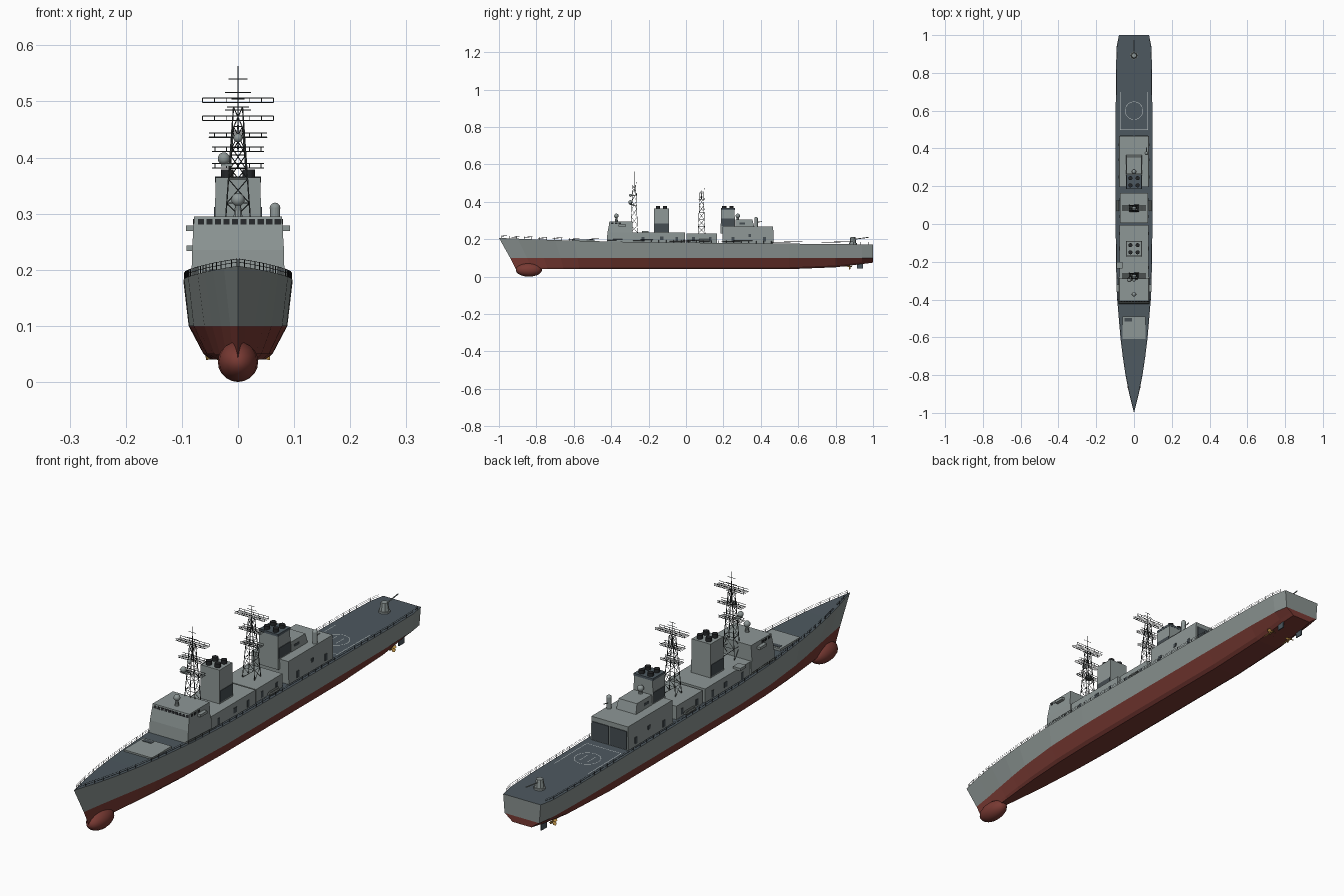
import bpy, bmesh, math
from mathutils import Vector, Matrix

if "Cube" in bpy.data.objects:
    bpy.data.objects.remove(bpy.data.objects["Cube"])

def mat(name, *c):
    m = bpy.data.materials.new(name)
    m.diffuse_color = (*c, 1)
    m.use_nodes = True
    m.node_tree.nodes["Principled BSDF"].inputs["Base Color"].default_value = m.diffuse_color
    return m

HULL = mat("hull_grey", .25, .285, .275)
HOUSE = mat("house_grey", .27, .31, .305)
DECK = mat("deck_slate", .075, .098, .115)
RED = mat("antifouling_red", .19, .042, .033)
DARK = mat("louver_dark", .06, .075, .085)
BLACK = mat("black", .018, .02, .022)
STEEL = mat("mast_steel", .05, .06, .06)
WHITE = mat("marking_white", .55, .6, .6)
BRASS = mat("propeller_brass", .5, .28, .06)

def finish(name, bm, *mats):
    bmesh.ops.recalc_face_normals(bm, faces=bm.faces)
    me = bpy.data.meshes.new(name)
    bm.to_mesh(me)
    bm.free()
    for m in mats:
        me.materials.append(m)
    ob = bpy.data.objects.new(name, me)
    bpy.context.collection.objects.link(ob)
    return ob

def box(bm, x0, x1, y0, y1, z0, z1, tx=0, tf=0, tb=0):
    """Box whose top is pulled in by tx (sides), tf (front), tb (back)."""
    v = [bm.verts.new(p) for p in (
        (x0, y0, z0), (x1, y0, z0), (x1, y1, z0), (x0, y1, z0),
        (x0 + tx, y0 + tf, z1), (x1 - tx, y0 + tf, z1), (x1 - tx, y1 - tb, z1), (x0 + tx, y1 - tb, z1))]
    for f in ((0, 1, 2, 3), (4, 5, 6, 7), (0, 1, 5, 4), (1, 2, 6, 5), (2, 3, 7, 6), (3, 0, 4, 7)):
        bm.faces.new([v[i] for i in f])

def rod(bm, p, q, r=.001, n=4, r2=None):
    p, q = Vector(p), Vector(q)
    d = q - p
    m = Matrix.Translation((p + q) / 2) @ d.to_track_quat('Z', 'Y').to_matrix().to_4x4()
    bmesh.ops.create_cone(bm, cap_ends=True, segments=n, radius1=r, radius2=r if r2 is None else r2,
                          depth=d.length, matrix=m)

def ball(bm, c, r, scale=(1, 1, 1), u=16, v=10):
    m = Matrix.Translation(c) @ Matrix.Diagonal((*scale, 1))
    for vert in bmesh.ops.create_uvsphere(bm, u_segments=u, v_segments=v, radius=r, matrix=m)['verts']:
        for f in vert.link_faces:
            f.smooth = True

def blocks(name, m, *boxes):
    bm = bmesh.new()
    for b in boxes:
        box(bm, *b)
    return finish(name, bm, m)

# Hull stations: y, half width at deck, half width at waterline, keel height
ST = [(-1, 0, 0, .04), (-.9, .025, .014, .04), (-.8, .045, .03, .04), (-.7, .06, .046, .04),
      (-.6, .072, .06, .04), (-.4, .089, .079, .04), (-.2, .096, .087, .04), (0, .097, .088, .04),
      (.55, .097, .088, .04), (.8, .096, .087, .05), (.94, .092, .083, .067), (1, .08, .074, .075)]

def lerp_table(y, col):
    for a, b in zip(ST, ST[1:]):
        if y <= b[0]:
            return a[col] + (b[col] - a[col]) * (y - a[0]) / (b[0] - a[0])
    return ST[-1][col]

def deck_z(y):
    return .182 - .01 * y if y > 0 else .182 + .007 * -y + .018 * y * y

# Hull lofted through mirrored sections, coloured by level
bm = bmesh.new()
rings = []
for y, hd, hw, zk in ST:
    k = max(0, (-.4 - y) / .6)
    half = [(hd, y, deck_z(y)), (hw, y + .06 * k, .1),
            (hw * .7, y + .085 * k, zk + .01), (hw * .55, y + .09 * k, zk)]
    rings.append([bm.verts.new(p) for p in half] + [bm.verts.new((-p[0], p[1], p[2])) for p in half[::-1]])
for a, b in zip(rings, rings[1:]):
    for i in range(8):
        j = (i + 1) % 8
        bm.faces.new((a[i], a[j], b[j], b[i])).material_index = 2 if i == 7 else 0 if i in (0, 6) else 1
r = rings[-1]
for i in range(3):
    bm.faces.new((r[i], r[i + 1], r[6 - i], r[7 - i])).material_index = min(i, 1)
bmesh.ops.remove_doubles(bm, verts=bm.verts, dist=1e-5)
finish("hull", bm, HULL, RED, DECK)

bm = bmesh.new()
ball(bm, (0, -.84, .036), .036, (1, 1.95, 1))
finish("sonar_bulb", bm, RED)

# Superstructure
blocks("bridge_house", HOUSE,
       (-.083, .083, -.425, -.28, .17, .235, .001, .005),
       (-.082, .082, -.42, -.285, .235, .295, .004, .012))
blocks("forward_deckhouse", HOUSE, (-.078, .078, -.285, -.005, .17, .235), (-.092, -.06, -.235, -.2, .233, .243))
blocks("middle_deckhouse", HOUSE, (-.074, .074, .004, .165, .17, .232))
blocks("hangar", HOUSE, (-.081, .081, .195, .465, .165, .268, .003))
blocks("hangar_top_house", HOUSE, (-.042, .042, .265, .365, .268, .305, .003, 0, .01))
blocks("bridge_wings", HOUSE, *[(min(s * .075, s * .093), max(s * .075, s * .093), -.36, -.32, .269, .279) for s in (-1, 1)])
blocks("hangar_doors", DARK, (-.073, -.003, .462, .468, .18, .25), (.003, .073, .462, .468, .18, .25))
blocks("foredeck_launcher", HOUSE, (-.06, .06, -.61, -.49, .18, .199))
blocks("launcher_hatch", DARK, (-.05, -.01, -.515, -.498, .195, .2005))

# Bridge windows: front row and side rows
win = [(-.066 + .0152 * i - .0055, -.066 + .0152 * i + .0055, -.4125, -.405, .281, .29, 0, .002) for i in range(9 + 1) if i < 10 and -.066 + .0152 * i < .072]
for s in (-1, 1):
    win += [(min(s * .076, s * .0798), max(s * .076, s * .0798), -.4 + .02 * i, -.387 + .02 * i, .281, .29) for i in range(3)]
blocks("bridge_windows", BLACK, *win)

# Doors, vents and lockers along the sides
doors = []
for s in (-1, 1):
    for x, y, z, w, h in ((.0795, -.23, .2, .014, .026), (.0795, -.13, .205, .02, .02), (.0795, -.05, .2, .014, .026),
                          (.0755, .04, .2, .014, .024), (.0755, .13, .2, .014, .024),
                          (.0822, .25, .2, .016, .026), (.0822, .34, .22, .014, .014), (.0822, .42, .2, .014, .026),
                          (.0413, .3, .285, .03, .01)):
        doors.append((min(s * x, s * (x - .006)), max(s * x, s * (x - .006)), y - w / 2, y + w / 2, z - h / 2, z + h / 2))
blocks("side_doors", DARK, *doors)

# Funnels with louvers and four uptakes each
for tag, y0, y1, zb, lz0, lz1 in (("forward", -.172, -.09, .23, .24, .284), ("aft", .185, .262, .23, .272, .312)):
    blocks(tag + "_funnel", HOUSE, (-.042, .042, y0, y1, zb, .364, .002, .002, .002))
    blocks(tag + "_funnel_louvers", DARK, (-.043, -.038, y0 + .004, y1 - .004, lz0, lz1), (.038, .043, y0 + .004, y1 - .004, lz0, lz1))
    if tag == "aft":
        blocks("aft_funnel_cap", DECK, (-.041, .041, y0 + .001, y1 - .001, .357, .366))
    bm = bmesh.new()
    for sx in (-1, 1):
        for sy in (-1, 1):
            c = (sx * .019, (y0 + y1) / 2 + sy * .019)
            rod(bm, (*c, .355), (*c, .379), .011, 12)
    finish(tag + "_uptakes", bm, BLACK)

# Lattice masts with yards and aerials
def mast(tag, y, z0, z1, top, yards, aerials):
    bm = bmesh.new()
    def corner(i, t):
        sx, sy = ((-1, -1), (1, -1), (1, 1), (-1, 1))[i % 4]
        return (sx * (.026 - .018 * t), y + sy * (.019 - .011 * t), z0 + (z1 - z0) * t)
    n = 6
    for i in range(4):
        rod(bm, corner(i, 0), corner(i, 1), .0014)
        for k in range(n):
            a, b = k / n, (k + 1) / n
            rod(bm, corner(i + k % 2, a), corner(i + 1 - k % 2, b), .0009)
            rod(bm, corner(i, b), corner(i + 1, b), .0009)
    rod(bm, (0, y, z1 - .04), (0, y, top), .0016, 6, .0008)
    for z, h in aerials:
        rod(bm, (-h, y, z), (h, y, z), .0009)
    finish(tag + "_mast", bm, STEEL)
    bm = bmesh.new()
    for z, h in yards:
        for dy in (-.014, .014):
            for dz in (-.004, .004):
                rod(bm, (-h, y + dy, z + dz), (h, y + dy, z + dz), .001)
        m = int(h / .005)
        for k in range(-m, m + 1):
            x = k * h / m
            rod(bm, (x, y - .014, z - .004), (x, y + .014, z - .004), .0009)
            if k % 4 == 0:
                for dy in (-.014, .014):
                    rod(bm, (x, y + dy, z - .004), (x, y + dy, z + .004), .0008)
    finish(tag + "_yards", bm, STEEL)

mast("forward", -.277, .233, .49, .563, ((.502, .063), (.44, .052), (.385, .046)), ((.54, .017), (.516, .023), (.485, .023)))
mast("aft", .083, .23, .455, .506, ((.47, .063), (.415, .046), (.36, .04)), ((.508 - .004, .012), (.49, .02)))

# Radar domes on mast, bridge and hangar
bm = bmesh.new()
ball(bm, (-.025, -.297, .398), .011)
box(bm, -.03, -.01, -.302, -.28, .384, .389)
ball(bm, (0, -.297, .435), .008)
for y, z in ((-.372, .29), (.277, .3)):
    rod(bm, (0, y, z), (0, y, .318), .009, 10, .005)
    ball(bm, (0, y, .325), .012)
finish("radar_domes", bm, HOUSE)
bm = bmesh.new()
rod(bm, (.066, .375, .265), (.066, .375, .31), .0095, 14)
ball(bm, (.066, .375, .31), .0095)
rod(bm, (.066, .375, .29), (.066, .405, .295), .002, 6)
finish("close_defence_mount", bm, HOUSE)

# Torpedo tubes on both sides
bm = bmesh.new()
for s in (-1, 1):
    for dx, z in ((0, .19), (.008, .19), (.004, .197)):
        rod(bm, (s * (.08 + dx), .07, z), (s * (.08 + dx), .125, z), .0038, 8)
finish("torpedo_tubes", bm, HULL)

# Stern gun
bm = bmesh.new()
rod(bm, (0, .892, .17), (0, .892, .18), .021, 12)
rod(bm, (0, .892, .18), (0, .892, .211), .018, 8, .013)
rod(bm, (0, .9, .2), (0, .975, .21), .0022, 8)
finish("stern_gun", bm, HOUSE)

# Landing deck markings (ring, border and two guide bars)
bm = bmesh.new()
def stripe(p, q, w=.0022):
    p, q = Vector(p), Vector(q)
    n = Vector((-(q - p).y, (q - p).x)).normalized() * w / 2
    bm.faces.new([bm.verts.new((c.x, c.y, deck_z(c.y) + .0008)) for c in (p - n, q - n, q + n, p + n)])
for s in (-1, 1):
    stripe((s * .073, .5), (s * .073, .7))
    stripe((s * .016, .575), (s * .016, .625))
stripe((-.073, .5), (.073, .5))
ring = [(.047 * math.cos(a * math.pi / 16), .6 + .047 * math.sin(a * math.pi / 16)) for a in range(33)]
for p, q in zip(ring, ring[1:]):
    stripe(p, q)
finish("landing_markings", bm, WHITE)

# Railings along both deck edges
bm = bmesh.new()
for s in (-1, 1):
    prev = None
    for i in range(50):
        y = -.985 + i * .04
        x, z = s * max(0, lerp_table(y, 1) - .002), deck_z(y)
        rod(bm, (x, y, z - .002), (x, y, z + .013), .0008)
        if prev:
            for h in (.007, .013):
                rod(bm, (prev[0], prev[1], prev[2] + h), (x, y, z + h), .0005)
        prev = (x, y, z)
finish("railings", bm, BLACK)

# Propellers, shafts and rudders
bm = bmesh.new()
for s in (-1, 1):
    c = Vector((s * .045, .875, .055))
    rod(bm, c + Vector((0, -.012, 0)), c + Vector((0, .012, 0)), .004, 8, .002)
    rod(bm, c, (s * .045, .74, .056), .002, 6)
    for k in range(5):
        a = k * math.tau / 5 + .3
        d, t = Vector((math.cos(a), 0, math.sin(a))), Vector((-math.sin(a), .9, math.cos(a))) * .0055
        bm.faces.new([bm.verts.new(c + p) for p in (d * .003 - t * .5, d * .014 - t, d * .02, d * .014 + t, d * .003 + t * .5)])
finish("propellers", bm, BRASS)
blocks("rudders", DECK, *[(s * .045 - .002, s * .045 + .002, .915, .947, .044, .085) for s in (-1, 1)])
